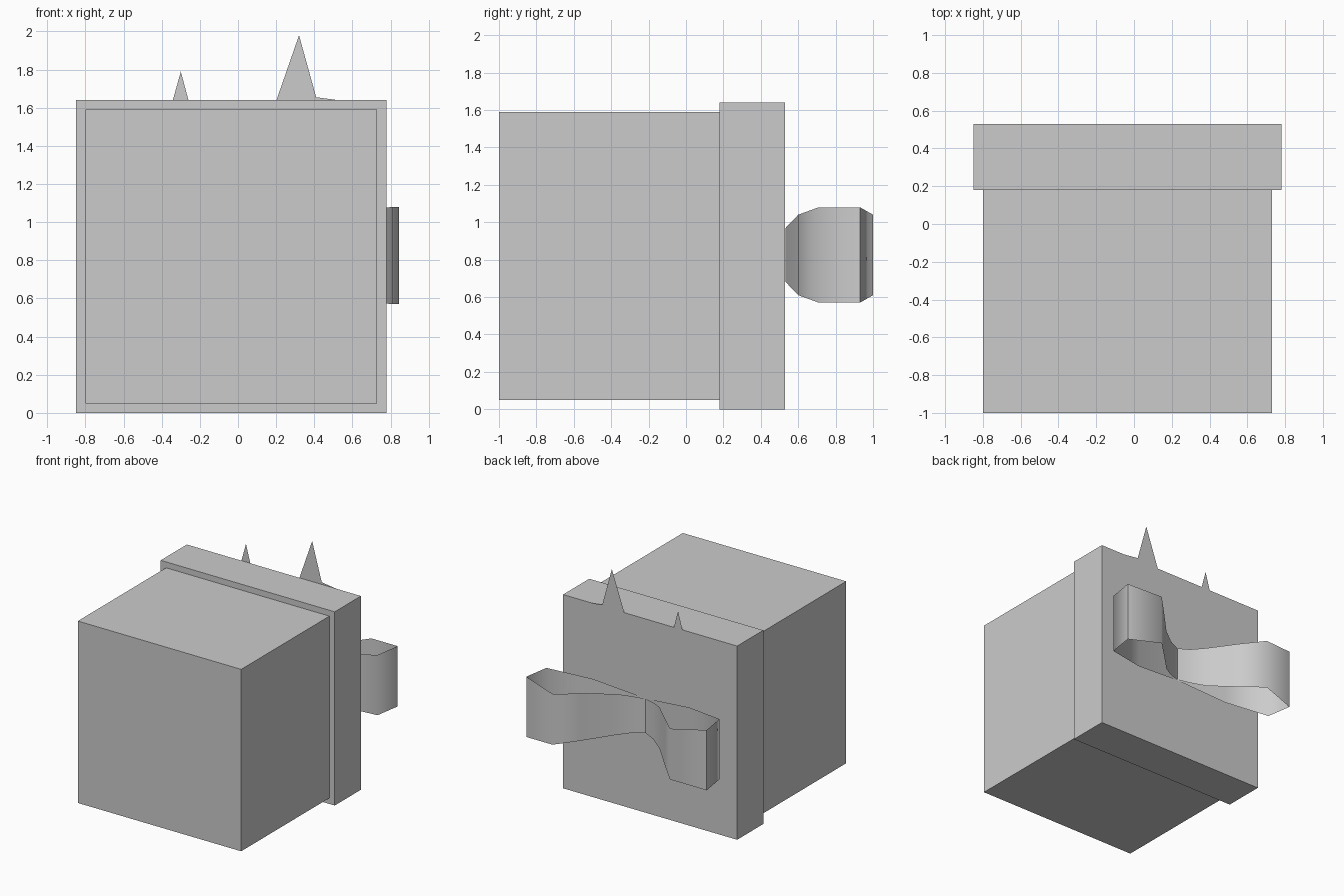
import bpy, bmesh, math
from mathutils import Vector

cube = bpy.data.objects.get("Cube")
if cube:
    bpy.data.objects.remove(cube, do_unlink=True)

grey = bpy.data.materials.new("plain_grey")
grey.use_nodes = True
grey.diffuse_color = (0.6, 0.6, 0.6, 1)
grey.node_tree.nodes["Principled BSDF"].inputs["Base Color"].default_value = (0.6, 0.6, 0.6, 1)


def finish(name, bm):
    mesh = bpy.data.meshes.new(name)
    bm.to_mesh(mesh)
    bm.free()
    mesh.materials.append(grey)
    obj = bpy.data.objects.new(name, mesh)
    bpy.context.collection.objects.link(obj)
    return obj


def box(name, low, high):
    low, high = Vector(low), Vector(high)
    bm = bmesh.new()
    bmesh.ops.create_cube(bm, size=1)
    for v in bm.verts:
        v.co = (low + high) / 2 + v.co * (high - low)
    return finish(name, bm)


# Gift box lying on its side, with its lid facing back
box("box_body", (-0.8, -1, 0.05), (0.73, 0.18, 1.59))
box("box_lid", (-0.85, 0.18, 0), (0.78, 0.53, 1.64))

# Bow loops: thin upright ribbon, each point is x, y, half width
BOW_Z = 0.825
LOOP = [(0, 0.533, 0.145), (0.45, 0.6, 0.215), (0.81, 0.71, 0.255),
        (0.845, 0.93, 0.255), (0.55, 1.0, 0.215), (0.4, 0.85, 0.2),
        (0.21, 0.655, 0.175), (0.1, 0.58, 0.155), (0, 0.54, 0.145)]


def bow_loop(name, side):
    bm = bmesh.new()
    rows = [[bm.verts.new((side * x, y, BOW_Z + s * w)) for s in (-1, 1)]
            for x, y, w in LOOP]
    for a, b in zip(rows, rows[1:]):
        quad = (a[0], b[0], b[1], a[1])
        bm.faces.new(quad if side > 0 else quad[::-1])
    obj = finish(name, bm)
    bpy.ops.object.select_all(action="DESELECT")
    obj.select_set(True)
    bpy.context.view_layer.objects.active = obj
    bpy.ops.object.shade_smooth_by_angle(angle=math.radians(70))


bow_loop("bow_loop_left", 1)
bow_loop("bow_loop_right", -1)


# Ribbon tails: flat notched sheets against the lid
def tail(name, outline):
    bm = bmesh.new()
    face = bm.faces.new([bm.verts.new((x, 0.535, z)) for x, z in outline])
    face.normal_update()
    if face.normal.y < 0:
        face.normal_flip()
    bmesh.ops.triangulate(bm, faces=[face])
    finish(name, bm)


tail("ribbon_tail_left", [(0, 0.83), (0.17, 0.83), (0.305, 0.99), (0.43, 1.21), (0.68, 1.62),
                          (0.41, 1.655), (0.32, 1.98), (0.2, 1.635), (0.12, 1.35), (-0.01, 0.97)])
tail("ribbon_tail_right", [(0, 0.83), (-0.15, 0.83), (-0.255, 1.0), (-0.36, 1.22), (-0.58, 1.5),
                           (-0.375, 1.52), (-0.3, 1.79), (-0.225, 1.51), (-0.16, 1.28), (-0.03, 0.97)])
